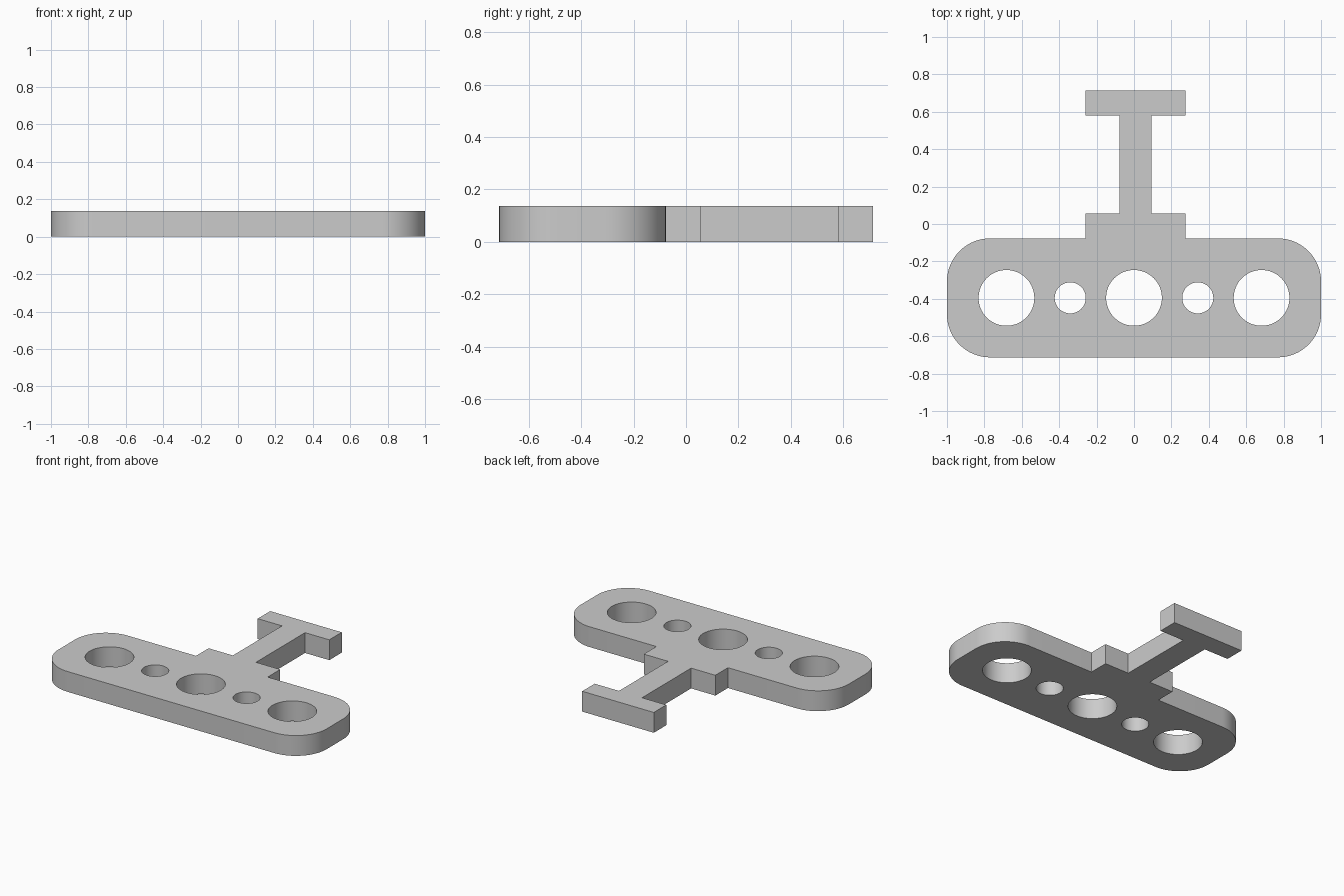
import bpy
import bmesh
from math import cos, sin, pi, radians

cube = bpy.data.objects.get("Cube")
if cube:
    bpy.data.objects.remove(cube, do_unlink=True)

THICK = 0.137
grey = bpy.data.materials.new("light grey")
grey.use_nodes = True
colour = (0.6, 0.6, 0.6, 1)
grey.diffuse_color = colour
grey.node_tree.nodes["Principled BSDF"].inputs["Base Color"].default_value = colour


def arc(cx, cy, r, start, sweep, steps):
    return [(cx + r * cos(start + sweep * i / steps),
             cy + r * sin(start + sweep * i / steps)) for i in range(steps + 1)]


def rounded_rect(x, y0, y1, r):
    corners = [(x - r, y1 - r), (r - x, y1 - r), (r - x, y0 + r), (x - r, y0 + r)]
    return [p for i, (cx, cy) in enumerate(corners)
            for p in arc(cx, cy, r, i * pi / 2, pi / 2, 16)]


def slab(name, loops):
    """Flat outline (with optional holes) extruded up from the ground."""
    curve = bpy.data.curves.new(name, "CURVE")
    curve.dimensions = "2D"
    curve.fill_mode = "BOTH"
    curve.extrude = THICK / 2
    for loop in loops:
        spline = curve.splines.new("POLY")
        spline.points.add(len(loop) - 1)
        for point, (x, y) in zip(spline.points, loop):
            point.co = (x, y, 0, 1)
        spline.use_cyclic_u = True
    obj = bpy.data.objects.new(name, curve)
    obj.location.z = THICK / 2
    bpy.context.collection.objects.link(obj)
    bpy.ops.object.select_all(action="DESELECT")
    obj.select_set(True)
    bpy.context.view_layer.objects.active = obj
    bpy.ops.object.convert(target="MESH")
    obj = bpy.context.object
    # Weld the caps to the walls
    bm = bmesh.new()
    bm.from_mesh(obj.data)
    bmesh.ops.remove_doubles(bm, verts=bm.verts, dist=0.0002)
    bmesh.ops.recalc_face_normals(bm, faces=bm.faces)
    bm.to_mesh(obj.data)
    bm.free()
    obj.data.materials.clear()
    obj.data.materials.append(grey)
    bpy.ops.object.shade_smooth_by_angle(angle=radians(30))


# Rounded plate with alternating large and small through holes
holes = [(-0.682, 0.149), (-0.341, 0.083), (0, 0.149), (0.341, 0.083), (0.682, 0.149)]
slab("plate", [rounded_rect(1, -0.713, -0.077, 0.23)]
     + [arc(x, -0.395, r, 0, 2 * pi, 64)[:-1] for x, r in holes])

# I-shaped handle, slightly off centre: foot, web and end flange in one outline
MID, FLANGE, WEB = 0.008, 0.267, 0.086
side = [(FLANGE, -0.077), (FLANGE, 0.057), (WEB, 0.057),
        (WEB, 0.58), (FLANGE, 0.58), (FLANGE, 0.713)]
slab("handle", [[(MID + x, y) for x, y in side]
                + [(MID - x, y) for x, y in reversed(side)]])
